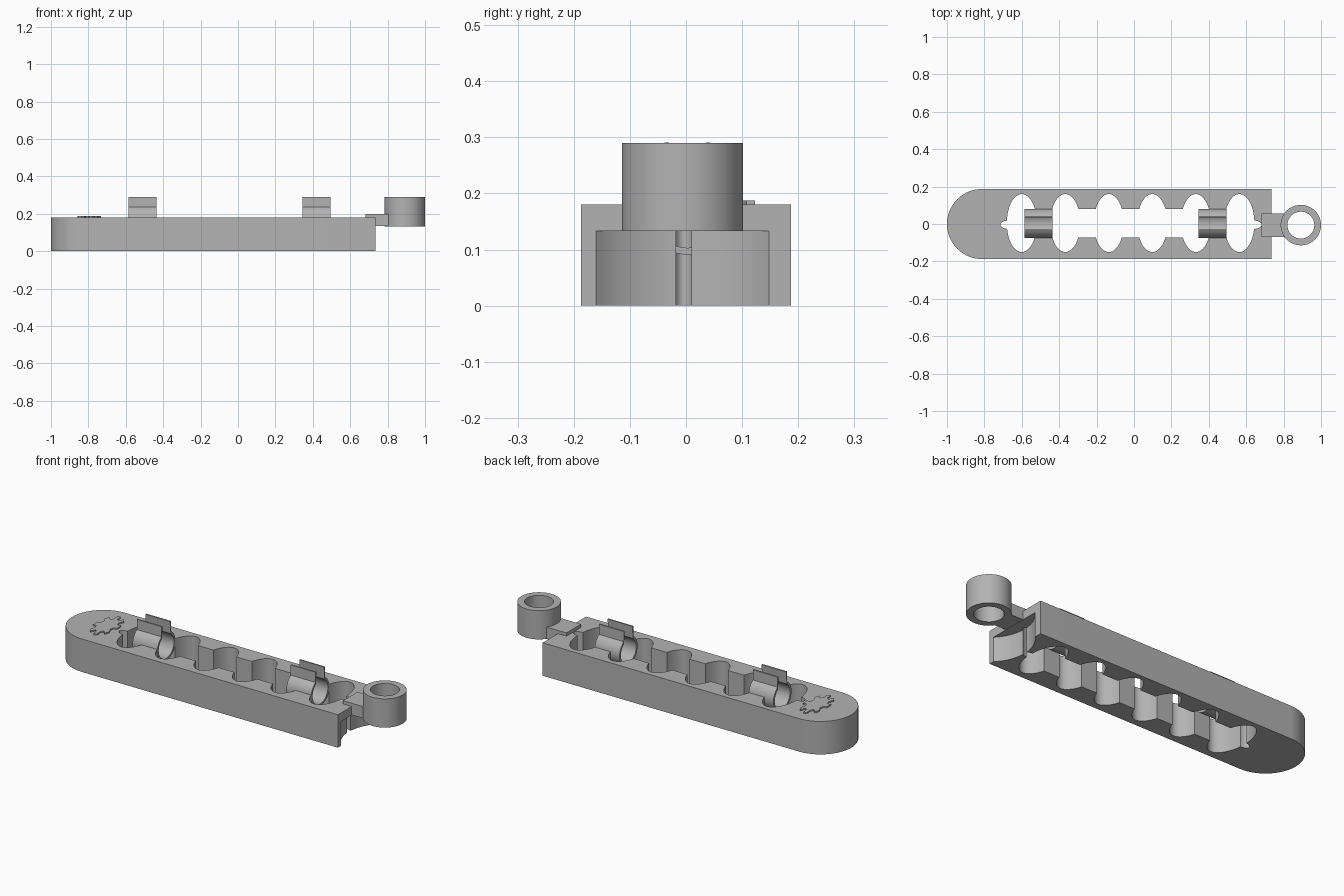
import bpy, bmesh
from math import sin, cos, pi, radians, sqrt

if "Cube" in bpy.data.objects:
    bpy.data.objects.remove(bpy.data.objects["Cube"], do_unlink=True)

grey = bpy.data.materials.new("plain grey")
grey.use_nodes = True
grey.diffuse_color = (0.45, 0.45, 0.45, 1)
grey.node_tree.nodes["Principled BSDF"].inputs["Base Color"].default_value = (0.45, 0.45, 0.45, 1)


def extrude(name, outline, direction):
    """Closed outline of 3D points swept along a direction."""
    bm = bmesh.new()
    face = bm.faces.new([bm.verts.new(p) for p in outline])
    swept = bmesh.ops.extrude_face_region(bm, geom=[face])["geom"]
    bmesh.ops.translate(bm, vec=direction, verts=[g for g in swept if isinstance(g, bmesh.types.BMVert)])
    bmesh.ops.recalc_face_normals(bm, faces=bm.faces)
    mesh = bpy.data.meshes.new(name)
    bm.to_mesh(mesh)
    bm.free()
    mesh.materials.append(grey)
    ob = bpy.data.objects.new(name, mesh)
    bpy.context.collection.objects.link(ob)
    return ob


def upright(name, outline, z0, z1):
    return extrude(name, [(x, y, z0) for x, y in outline], (0, 0, z1 - z0))


def ellipse(x, y, rx, ry, n=64):
    return [(x + rx * cos(2 * pi * i / n), y + ry * sin(2 * pi * i / n)) for i in range(n)]


def rect(x0, x1, y0, y1):
    return [(x0, y0), (x1, y0), (x1, y1), (x0, y1)]


def activate(ob):
    bpy.ops.object.select_all(action='DESELECT')
    ob.select_set(True)
    bpy.context.view_layer.objects.active = ob


def combine(ob, other, operation='DIFFERENCE'):
    mod = ob.modifiers.new("cut", 'BOOLEAN')
    mod.operation, mod.solver, mod.object = operation, 'EXACT', other
    activate(ob)
    bpy.ops.object.modifier_apply(modifier=mod.name)
    bpy.data.objects.remove(other, do_unlink=True)


def smooth(ob):
    activate(ob)
    bpy.ops.object.shade_smooth_by_angle(angle=radians(30))


# Body: bar with one rounded end
R, TOP, END = 0.187, 0.18, 0.735
arc = [pi / 2 + pi * i / 40 for i in range(41)]
body = upright("body", [(END, -R), (END, R)] +
               [(R - 1 + R * cos(a), R * sin(a)) for a in arc], 0, TOP)

# Row of oval slots joined by a straight channel, with small tips at both ends
SLOT_Y = 0.005
cuts = [ellipse(-0.6 + 0.2327 * i, SLOT_Y, 0.08, 0.155) for i in range(6)]
cuts.append(rect(-0.6, 0.565, -0.073, 0.08))
cuts += [ellipse(x, -0.004, 0.042, 0.022, 32) for x in (-0.673, 0.64)]
for outline in cuts:
    combine(body, upright("slot_cutter", outline, -0.1, 0.4))

# Rounded pocket under the square end
RING_X, RING_Y = 0.892, -0.006
combine(body, upright("pocket_cutter", ellipse(RING_X, RING_Y, 0.22, 0.22, 96), -0.1, 0.133))
smooth(body)

# Coupling ring and its arm
ring = upright("coupling_ring", ellipse(RING_X, RING_Y, 0.108, 0.108), 0.133, 0.29)
arm = upright("coupling_arm", rect(0.683, 0.81, RING_Y - 0.063, RING_Y + 0.063), 0.134, 0.198)
combine(ring, arm, 'UNION')
combine(ring, upright("bore_cutter", ellipse(RING_X, RING_Y, 0.072, 0.072), 0, 0.4))
smooth(ring)

# Spring clips: open tubes with upright flaps
RC, T, ZC, FLAP = 0.078, 0.012, 0.169, 0.038
Y0 = 0.003


def clip_profile():
    start = pi / 2 - 0.5
    angles = [start - (2 * pi - 1.0) * i / 40 for i in range(41)]
    outer = [(RC * cos(a), RC * sin(a)) for a in angles]
    inner = [((RC - T) * cos(a), (RC - T) * sin(a)) for a in reversed(angles)]
    flap_top = 0.291 - ZC
    outside, inside = FLAP + 0.003, FLAP - 0.005
    low = sqrt(RC ** 2 - outside ** 2)
    right = [(inside, flap_top), (outside, flap_top), (outside, low)]
    left = [(-y, z) for y, z in reversed(right)]
    body_arc = [p for p in outer if p[1] < low - 0.002]
    inner_arc = [p for p in inner if abs(p[0]) > inside or p[1] < 0]
    return right + body_arc + left + inner_arc


for side, x in (("right", -0.585), ("left", 0.345)):
    clip = extrude(side + "_clip", [(x, Y0 + y, ZC + z) for y, z in clip_profile()], (0.15, 0, 0))
    smooth(clip)

# Low toothed ornament on the rounded end
teeth = []
for i in range(64):
    a = 2 * pi * i / 64
    r = 1 if i % 8 < 4 else 0.7
    teeth.append((-0.795 + 0.062 * r * cos(a), 0.005 + 0.118 * r * sin(a)))
upright("toothed_plate", teeth, TOP - 0.001, TOP + 0.007)
